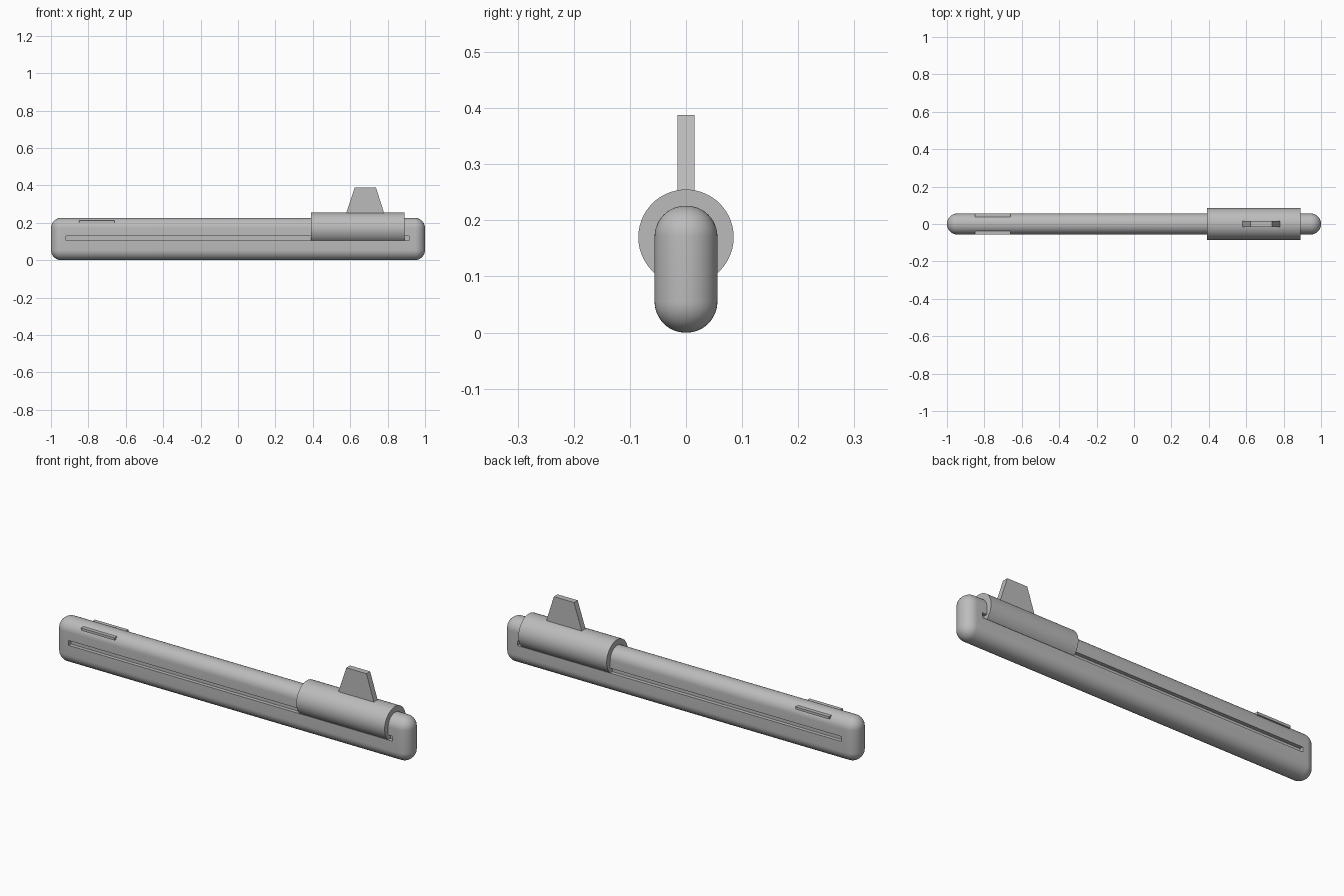
import bpy
import bmesh
from math import sin, cos, pi, radians
from mathutils import Matrix

cube = bpy.data.objects.get("Cube")
if cube:
    bpy.data.objects.remove(cube, do_unlink=True)

grey = bpy.data.materials.new("plain grey")
grey.use_nodes = True
colour = (0.5, 0.5, 0.5, 1)
grey.diffuse_color = colour
grey.node_tree.nodes["Principled BSDF"].inputs["Base Color"].default_value = colour


def finish(name, bm):
    bmesh.ops.recalc_face_normals(bm, faces=bm.faces)
    mesh = bpy.data.meshes.new(name)
    bm.to_mesh(mesh)
    bm.free()
    mesh.materials.append(grey)
    ob = bpy.data.objects.new(name, mesh)
    bpy.context.collection.objects.link(ob)
    return ob


def box(name, x, y, z, radius=0):
    """Box from (low, high) ranges, optionally with fully rounded edges."""
    bm = bmesh.new()
    size = [r[1] - r[0] for r in (x, y, z)]
    mid = [(r[0] + r[1]) / 2 for r in (x, y, z)]
    bmesh.ops.create_cube(bm, size=1, matrix=Matrix.Translation(mid) @ Matrix.Diagonal((*size, 1)))
    if radius:
        bmesh.ops.bevel(bm, geom=bm.edges[:], offset=radius, segments=12,
                        profile=0.5, affect='EDGES')
    return finish(name, bm)


def extrude(name, points, depth):
    """Close a 3D outline and extrude it along the depth vector."""
    bm = bmesh.new()
    face = bm.faces.new([bm.verts.new(p) for p in points])
    new = bmesh.ops.extrude_face_region(bm, geom=[face])["geom"]
    bmesh.ops.translate(bm, vec=depth, verts=[v for v in new if isinstance(v, bmesh.types.BMVert)])
    return finish(name, bm)


def activate(ob):
    bpy.ops.object.select_all(action='DESELECT')
    ob.select_set(True)
    bpy.context.view_layer.objects.active = ob


# Rounded bar with a long groove in each side
HALF = 0.056
AXIS = 0.17
SLOT = (0.105, 0.13)
LIP = 0.037
body = box("body", (-1, 1), (-HALF, HALF), (0, 0.226), radius=0.055)
for side in (-1, 1):
    cutter = box("groove_cutter", (-0.92, 0.915), sorted((side * LIP, side * 0.1)), SLOT)
    cutter.hide_render = True
    mod = body.modifiers.new("groove", 'BOOLEAN')
    mod.operation = 'DIFFERENCE'
    mod.solver = 'EXACT'
    mod.object = cutter
    activate(body)
    bpy.ops.object.modifier_apply(modifier=mod.name)
    bpy.data.objects.remove(cutter, do_unlink=True)

# Thin marker ledges near the left end of the bar
for side, name in ((-1, "front_marker"), (1, "back_marker")):
    box(name, (-0.85, -0.66), sorted((side * 0.03, side * HALF)), (0.2, 0.213))


# Sliding sleeve: open ring whose lips hook into the grooves
def arc(radius, start, end, steps=48):
    angles = [radians(start + (end - start) * i / steps) for i in range(steps + 1)]
    return [(radius * cos(a), AXIS + radius * sin(a)) for a in angles]


low = SLOT[0] + 0.001
high = SLOT[1] - 0.001
inner = HALF - 0.002
ring = arc(0.085, -48.8, 228.8)
ring += [(-LIP, low), (-LIP, high), (-inner, high)]
ring += arc(inner, 180, 0)
ring += [(inner, high), (LIP, high), (LIP, low)]
sleeve = extrude("sleeve", [(0.39, y, z) for y, z in ring], (0.5, 0, 0))

# Tapered thumb tab on the sleeve
tab = [(0.576, 0.243), (0.784, 0.243), (0.738, 0.388), (0.624, 0.388)]
extrude("thumb_tab", [(x, -0.015, z) for x, z in tab], (0, 0.03, 0))

for ob in (body, sleeve):
    activate(ob)
    bpy.ops.object.shade_smooth_by_angle(angle=radians(30))
